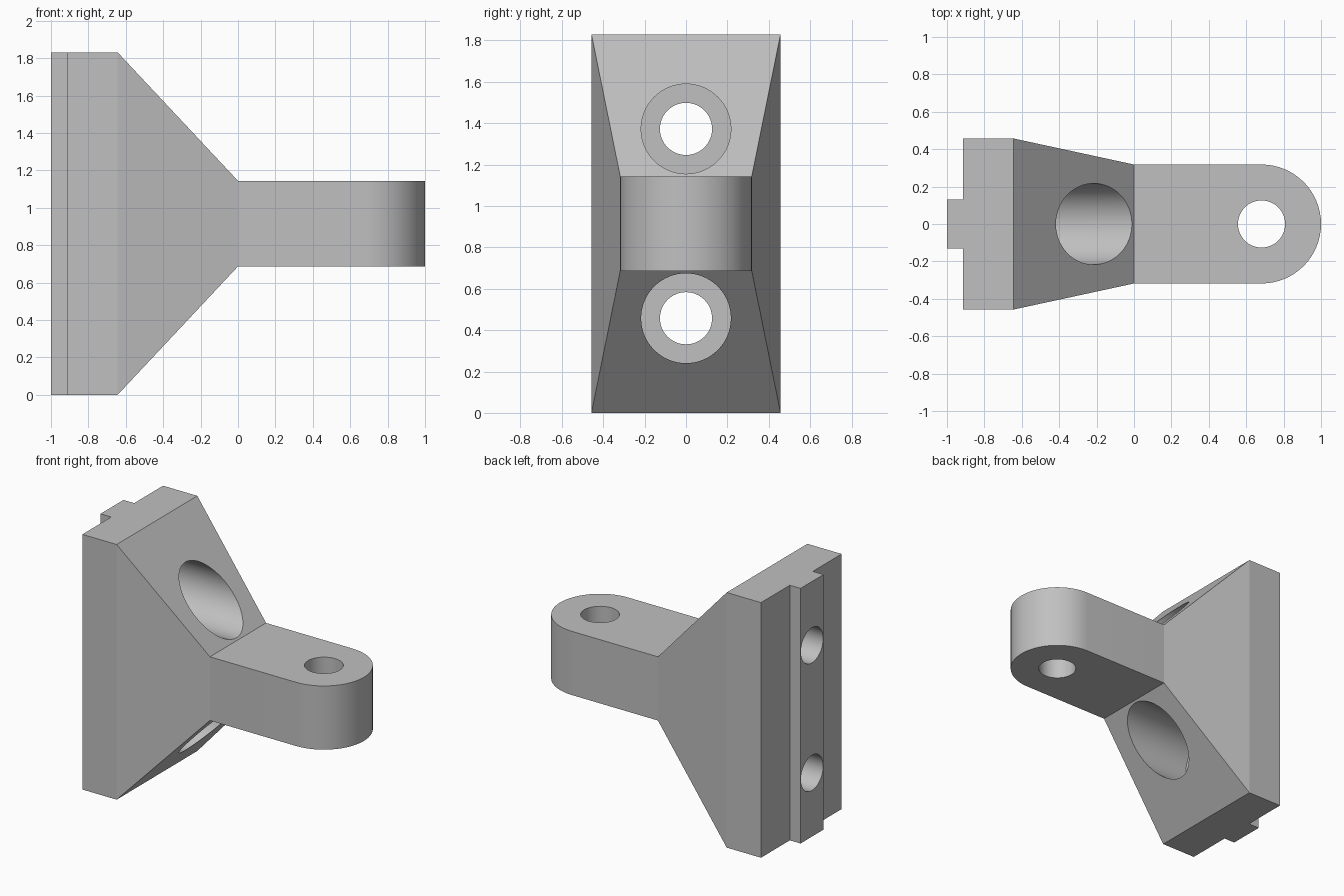
import bpy, bmesh, math
from mathutils import Matrix, Vector

cube = bpy.data.objects.get("Cube")
if cube:
    bpy.data.objects.remove(cube, do_unlink=True)

HEIGHT = 1.83
MID = HEIGHT / 2
EYE_X, ARM_R = 0.682, 0.318      # rounded arm end
PLATE_X, TAPER_X = -0.915, -0.643
HOLE_R, BORE_R = 0.126, 0.217

steel = bpy.data.materials.new("steel grey")
steel.use_nodes = True
colour = (0.53, 0.53, 0.53, 1)
steel.diffuse_color = colour
steel.node_tree.nodes["Principled BSDF"].inputs["Base Color"].default_value = colour


def add_object(name, bm):
    bmesh.ops.recalc_face_normals(bm, faces=bm.faces)
    mesh = bpy.data.meshes.new(name)
    bm.to_mesh(mesh)
    bm.free()
    mesh.materials.append(steel)
    obj = bpy.data.objects.new(name, mesh)
    bpy.context.collection.objects.link(obj)
    return obj


def prism(name, points, direction):
    """Extrude a closed outline along a direction."""
    bm = bmesh.new()
    face = bm.faces.new([bm.verts.new(p) for p in points])
    result = bmesh.ops.extrude_face_region(bm, geom=[face])
    verts = [v for v in result["geom"] if isinstance(v, bmesh.types.BMVert)]
    bmesh.ops.translate(bm, verts=verts, vec=Vector(direction))
    return add_object(name, bm)


def cylinder(name, radius, start, end):
    start, end = Vector(start), Vector(end)
    axis = end - start
    turn = axis.to_track_quat("Z", "Y").to_matrix().to_4x4()
    bm = bmesh.new()
    bmesh.ops.create_cone(bm, cap_ends=True, segments=64, radius1=radius, radius2=radius,
                          depth=axis.length,
                          matrix=Matrix.Translation((start + end) / 2) @ turn)
    return add_object(name, bm)


def combine(obj, other, operation):
    """Apply a boolean, then discard the helper."""
    other.hide_render = True
    mod = obj.modifiers.new("cut", "BOOLEAN")
    mod.object, mod.operation, mod.solver = other, operation, "EXACT"
    bpy.context.view_layer.objects.active = obj
    bpy.ops.object.modifier_apply(modifier=mod.name)
    bpy.data.objects.remove(other, do_unlink=True)


# Plan outline: key rib, plate, taper and rounded arm
half = [(-1, 0.13), (PLATE_X, 0.13), (PLATE_X, 0.457), (TAPER_X, 0.457), (0, ARM_R)]
steps = 32
arc = [(EYE_X + ARM_R * math.sin(a), ARM_R * math.cos(a))
       for a in (math.pi * i / steps for i in range(steps + 1))]
plan = half + arc + [(x, -y) for x, y in reversed(half)]
bracket = prism("bracket", [(x, y, -0.2) for x, y in plan], (0, 0, HEIGHT + 0.4))

# Side outline: tall plate sloping down to the thin arm
upper = [(-1.2, MID), (TAPER_X, MID), (0, 0.2285), (1.2, 0.2285)]
side = upper + [(x, -z) for x, z in reversed(upper)]
profile = prism("side_profile", [(x, -0.8, MID + z) for x, z in side], (0, 1.6, 0))
combine(bracket, profile, "INTERSECT")

# Bolt holes with wide counterbores through the slopes
for z in (MID / 2, MID * 1.5):
    combine(bracket, cylinder("counterbore", BORE_R, (TAPER_X, 0, z), (0.3, 0, z)), "DIFFERENCE")
    combine(bracket, cylinder("bolt_hole", HOLE_R, (-1.2, 0, z), (-0.4, 0, z)), "DIFFERENCE")

# Vertical pin hole in the arm
combine(bracket, cylinder("pin_hole", HOLE_R, (EYE_X, 0, 0.3), (EYE_X, 0, 1.5)), "DIFFERENCE")

# Smooth the round walls, keep the edges crisp
bpy.ops.object.select_all(action="DESELECT")
bracket.select_set(True)
bpy.context.view_layer.objects.active = bracket
bpy.ops.object.shade_smooth_by_angle(angle=math.radians(11))
